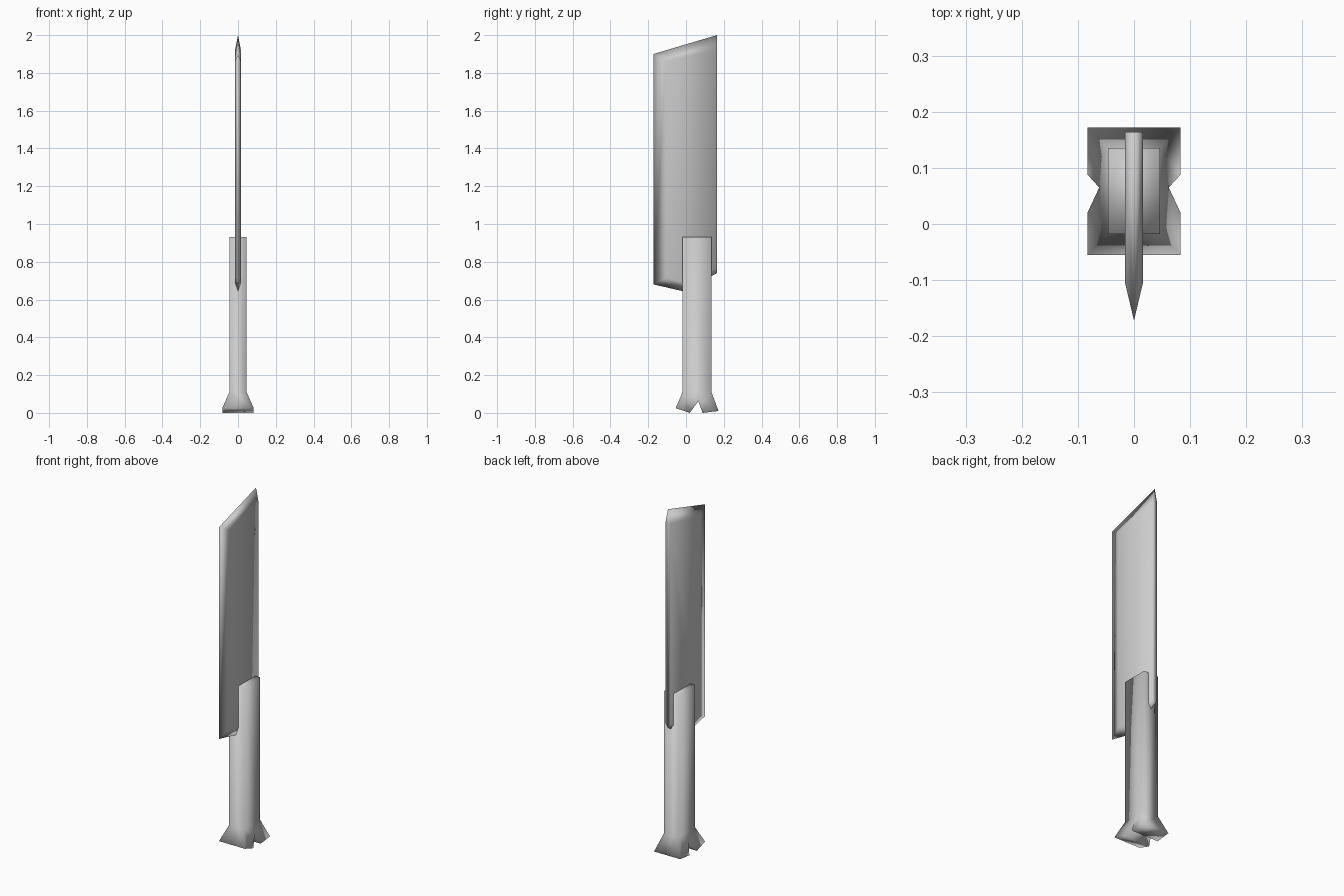
import bpy, bmesh

if "Cube" in bpy.data.objects:
    bpy.data.objects.remove(bpy.data.objects["Cube"])


def finish(name, bm):
    """Turn a bmesh into a smooth shaded object."""
    bmesh.ops.recalc_face_normals(bm, faces=bm.faces)
    for f in bm.faces:
        f.smooth = True
    me = bpy.data.meshes.new(name)
    bm.to_mesh(me)
    bm.free()
    ob = bpy.data.objects.new(name, me)
    bpy.context.collection.objects.link(ob)
    return ob


# Blade: sharp outline on the centre plane, two thick inner outlines beside it
HALF = 0.016
outline = [(-0.172, 1.90), (0.164, 2.0), (0.164, 0.74), (-0.01, 0.643), (-0.172, 0.68)]
inner = [(-0.105, 1.86), (0.164, 1.92), (0.164, 0.765), (-0.01, 0.69), (-0.105, 0.715)]
bm = bmesh.new()
edge = [bm.verts.new((0, y, z)) for y, z in outline]
sides = []
for s in (-1, 1):
    side = [bm.verts.new((s * HALF, y, z)) for y, z in inner]
    sides.append(side)
    bm.faces.new(side)
    for i in range(5):
        j = (i + 1) % 5
        if i != 1:                      # the spine stays flat
            bm.faces.new((edge[i], edge[j], side[j], side[i]))
left, right = sides
bm.faces.new((edge[1], right[1], right[2], edge[2], left[2], left[1]))
finish("blade", bm)

# Handle: square grip flaring into a foot with a V notch across it
foot = [(0.083, -0.055, 0.025), (0.083, 0.02, 0.0), (0.062, 0.065, 0.062),
        (0.083, 0.088, 0.0), (0.083, 0.172, 0.01)]
grip = [(0.046, -0.018), (0.046, 0.135)]
bm = bmesh.new()
cols = []
for s in (-1, 1):
    top = [bm.verts.new((s * x, y, 0.93)) for x, y in grip]
    low = [bm.verts.new((s * x, y, 0.11)) for x, y in grip]
    base = [bm.verts.new((s * x, y, z)) for x, y, z in foot]
    cols.append((top, low, base))
    bm.faces.new((top[0], top[1], low[1], low[0]))
    bm.faces.new((low[0], base[0], base[1], base[2]))
    bm.faces.new((low[0], base[2], low[1]))
    bm.faces.new((low[1], base[2], base[3], base[4]))
(lt, ll, lb), (rt, rl, rb) = cols
bm.faces.new((lt[0], lt[1], rt[1], rt[0]))
for k, b in ((0, 0), (1, 4)):           # front and back walls
    bm.faces.new((lt[k], rt[k], rl[k], ll[k]))
    bm.faces.new((ll[k], rl[k], rb[b], lb[b]))
for i in range(4):                      # underside
    bm.faces.new((lb[i], rb[i], rb[i + 1], lb[i + 1]))
finish("handle", bm)
